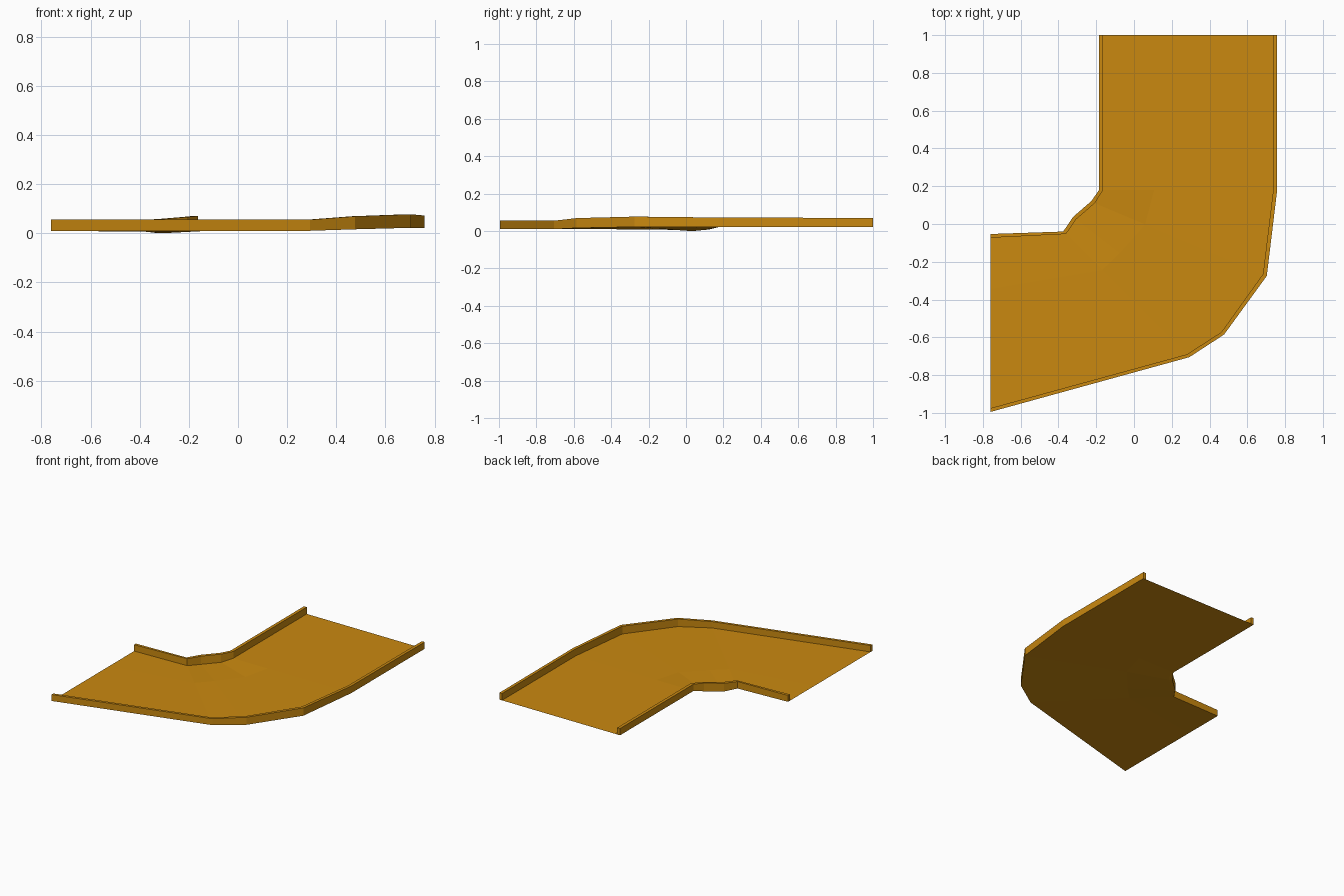
import bpy
import bmesh
from mathutils import Vector

cube = bpy.data.objects.get("Cube")
if cube:
    bpy.data.objects.remove(cube, do_unlink=True)

# Single ochre material
ochre = bpy.data.materials.new("ochre")
ochre.use_nodes = True
colour = (0.59, 0.25, 0.005, 1)
ochre.diffuse_color = colour
ochre.node_tree.nodes["Principled BSDF"].inputs["Base Color"].default_value = colour


def make_object(name, bm):
    bmesh.ops.recalc_face_normals(bm, faces=bm.faces)
    mesh = bpy.data.meshes.new(name)
    bm.to_mesh(mesh)
    bm.free()
    mesh.materials.append(ochre)
    obj = bpy.data.objects.new(name, mesh)
    bpy.context.collection.objects.link(obj)
    return obj


def make_curb(name, outside, inside, bottoms, tops):
    """Sweep a four-cornered section along the paired edge paths."""
    bm = bmesh.new()
    rings = []
    for a, b, low, high in zip(outside, inside, bottoms, tops):
        rings.append([bm.verts.new((*p, z)) for p, z in
                      ((a, low), (b, low), (b, high), (a, high))])
    for r, s in zip(rings, rings[1:]):
        for i in range(4):
            j = (i + 1) % 4
            bm.faces.new((r[i], r[j], s[j], s[i]))
    bm.faces.new(rings[0])
    bm.faces.new(rings[-1])
    return make_object(name, bm)


# Edge paths run from the left end round the bend to the back end
inner_back = [(-.76, -.053), (-.375, -.04), (-.322, .038), (-.225, .122), (-.185, .18), (-.185, 1)]
inner_face = [(-.76, -.073), (-.36, -.053), (-.306, .025), (-.208, .11), (-.163, .18), (-.163, 1)]
outer_back = [(-.76, -.995), (.293, -.705), (.477, -.585), (.703, -.275), (.758, .18), (.758, 1)]
outer_face = [(-.76, -.975), (.28, -.69), (.463, -.572), (.683, -.265), (.737, .18), (.737, 1)]
inner_low = [.01, .006, 0, .008, .022, .022]
outer_low = [.01, .01, .016, .022, .022, .022]

make_curb("inner_curb", inner_back, inner_face, inner_low,
          [.055, .055, .058, .066, .07, .07])
make_curb("outer_curb", outer_back, outer_face, outer_low,
          [.055, .055, .069, .077, .072, .07])

# Road sheet, dipping towards the inside of the bend
bm = bmesh.new()
rows = []
for a, b, za, zb in zip(inner_face, outer_face, inner_low, outer_low):
    start, end = Vector((*a, za)), Vector((*b, zb))
    middle = start.lerp(end, .3)
    middle.z = za + (zb - za) * .8
    rows.append([bm.verts.new(p) for p in (start, middle, end)])
for r, s in zip(rows, rows[1:]):
    for i in range(2):
        bm.faces.new((r[i], r[i + 1], s[i + 1], s[i]))
floor = make_object("road_floor", bm)
if floor.data.polygons[0].normal.z < 0:
    floor.data.flip_normals()
